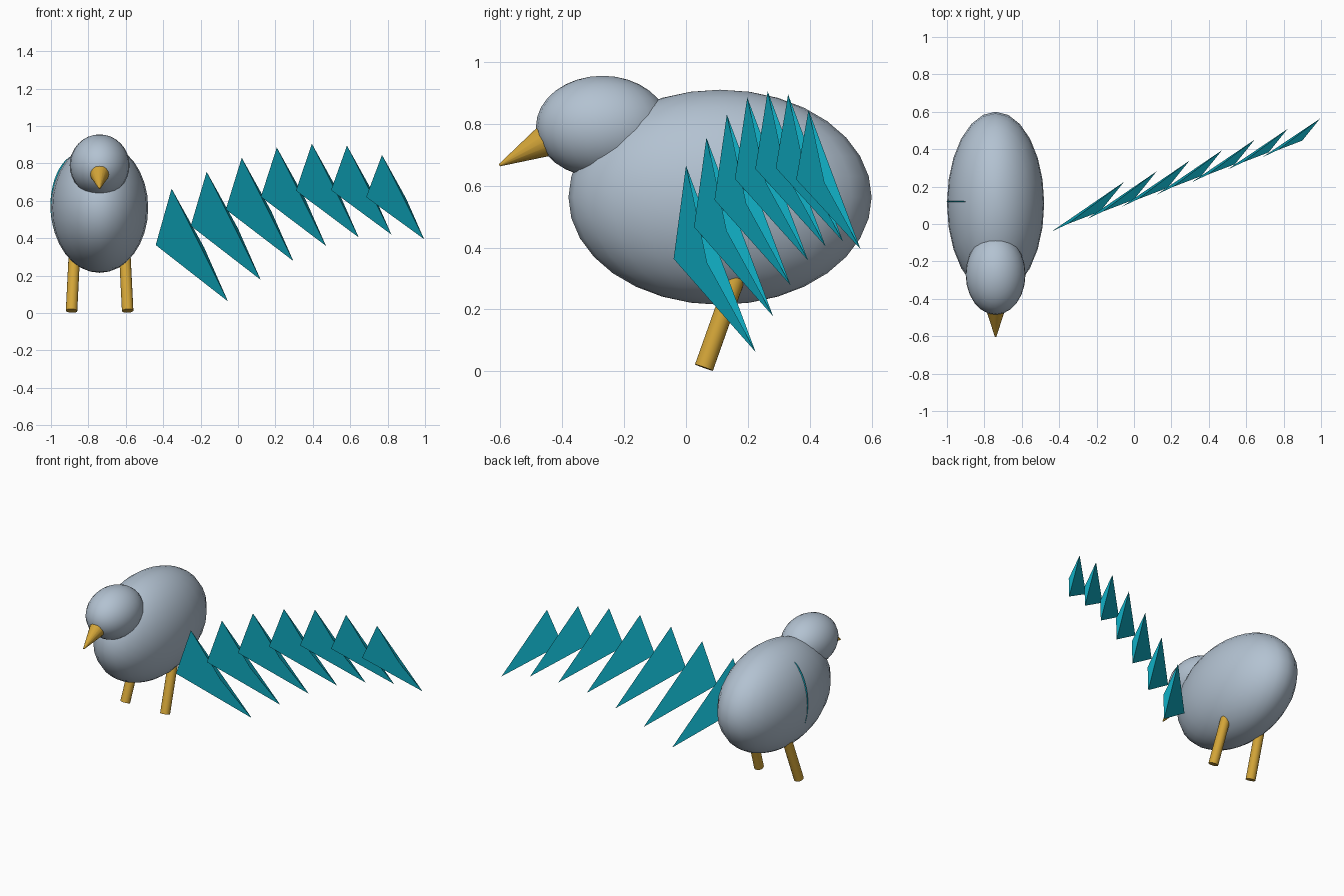
import bpy, bmesh, math
from mathutils import Vector

if "Cube" in bpy.data.objects:
    bpy.data.objects.remove(bpy.data.objects["Cube"])


def material(name, rgb):
    m = bpy.data.materials.new(name)
    m.diffuse_color = (*rgb, 1)
    m.use_nodes = True
    m.node_tree.nodes["Principled BSDF"].inputs["Base Color"].default_value = m.diffuse_color
    return m


GREY = material("blue grey", (0.45, 0.54, 0.64))
GOLD = material("golden yellow", (0.66, 0.38, 0.04))
TEAL = material("teal", (0.005, 0.42, 0.55))
CX = -0.74  # the bird's own middle line


def finish(name, bm, mat, smooth=True):
    me = bpy.data.meshes.new(name)
    bm.to_mesh(me)
    bm.free()
    me.materials.append(mat)
    for p in me.polygons:
        p.use_smooth = smooth
    ob = bpy.data.objects.new(name, me)
    bpy.context.collection.objects.link(ob)
    if smooth:
        bpy.ops.object.select_all(action='DESELECT')
        ob.select_set(True)
        bpy.context.view_layer.objects.active = ob
        bpy.ops.object.shade_smooth_by_angle(angle=math.radians(40))
    return ob


def ellipsoid(name, centre, radii, mat, seg=24, rings=16):
    bm = bmesh.new()
    bmesh.ops.create_uvsphere(bm, u_segments=seg, v_segments=rings, radius=1)
    for v in bm.verts:
        v.co = Vector(a * r + c for a, r, c in zip(v.co, radii, centre))
    return finish(name, bm, mat)


def rod(name, a, b, ra, rb, mat, seg=16):
    a, b = Vector(a), Vector(b)
    bm = bmesh.new()
    bmesh.ops.create_cone(bm, cap_ends=True, segments=seg, radius1=ra,
                          radius2=rb, depth=(b - a).length)
    q = (b - a).to_track_quat('Z', 'Y')
    for v in bm.verts:
        v.co = q @ v.co + (a + b) / 2
    return finish(name, bm, mat)


# body and head
ellipsoid("body", (CX, 0.11, 0.5625), (0.26, 0.49, 0.3475), GREY)
ellipsoid("head", (CX, -0.27, 0.79), (0.16, 0.215, 0.165), GREY)

# beak
rod("beak", (CX, -0.43, 0.757), (CX, -0.603, 0.666), 0.06, 0.004, GOLD)

# legs, leaning back and in towards the body
for side, label in ((-1, "left"), (1, "right")):
    rod(label + "_leg", (CX + side * 0.15, 0.058, 0.012),
        (CX + side * 0.132, 0.185, 0.37), 0.031, 0.031, GOLD)

# folded wing, a thin disc just breaking the surface of the left side
ellipsoid("folded_wing", (-0.84, 0.12, 0.575), (0.163, 0.01, 0.28), TEAL, 32, 24)

# spread wing: a row of creased feathers that shrink outwards
apex_z = (0.665, 0.755, 0.83, 0.885, 0.905, 0.895, 0.845)
for i, z in enumerate(apex_z):
    s = 1.34 - 0.34 * i / 6
    apex = Vector((-0.355 + 0.1875 * i, 0.066 * i, z))
    inner = apex + Vector((-0.085, -0.04, -0.225 * s))
    tip = apex + Vector((0.225, 0.168, -0.45)) * s
    outer = apex + Vector((0.13, 0.05, -0.235)) * s
    bm = bmesh.new()
    a, l, t, o = (bm.verts.new(p) for p in (apex, inner, tip, outer))
    bm.faces.new((a, l, t))
    bm.faces.new((a, t, o))
    finish("wing_feather_%d" % (i + 1), bm, TEAL, smooth=False)
